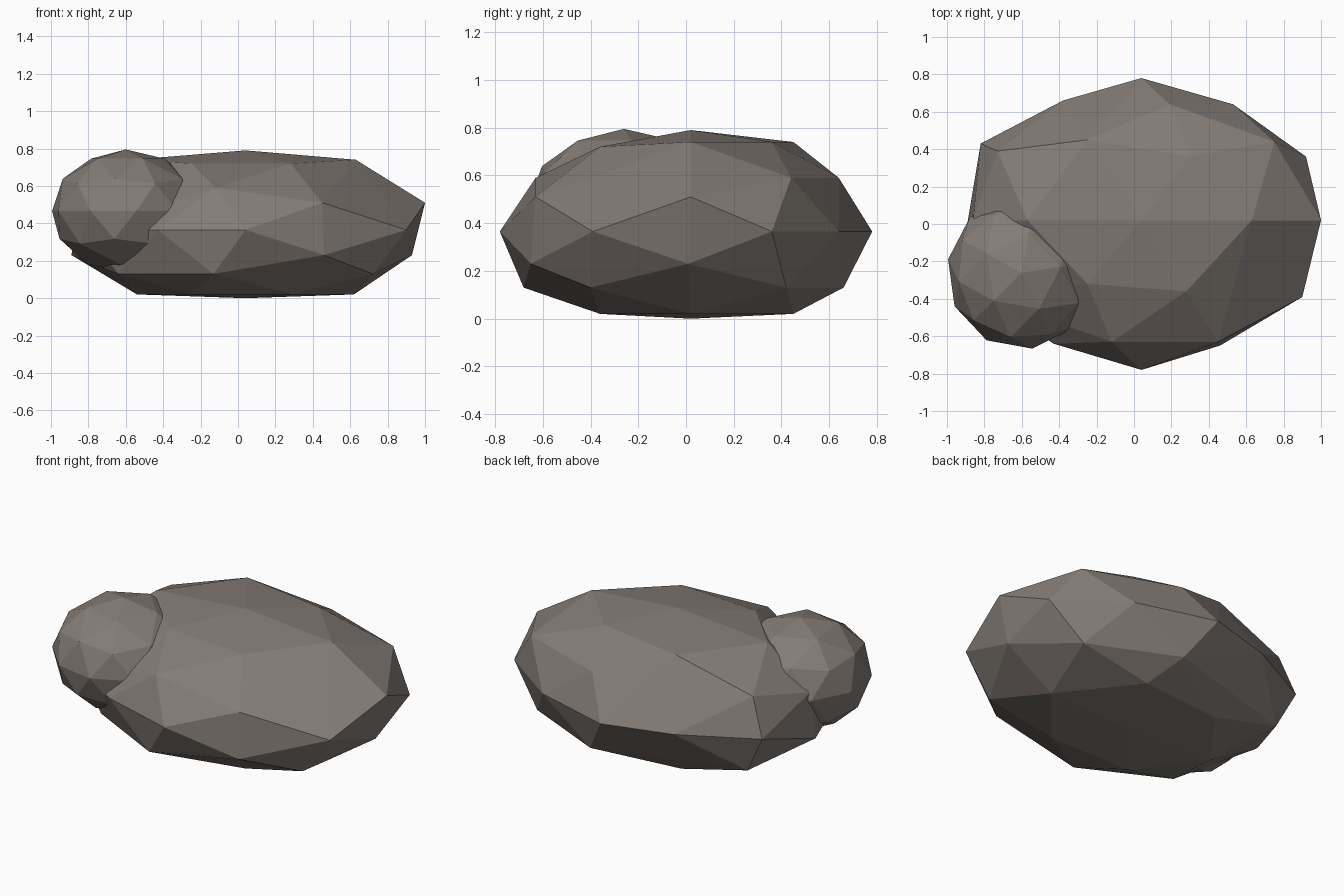
import bpy, bmesh, math
from mathutils import Matrix, Vector

cube = bpy.data.objects.get("Cube")
if cube:
    bpy.data.objects.remove(cube, do_unlink=True)

stone = bpy.data.materials.new("warm_grey_stone")
stone.use_nodes = True
colour = (0.23, 0.20, 0.18, 1)
stone.diffuse_color = colour
bsdf = stone.node_tree.nodes["Principled BSDF"]
bsdf.inputs["Base Color"].default_value = colour
bsdf.inputs["Roughness"].default_value = 0.9


def add_object(name, bm):
    """Turn a bmesh into a flat-shaded stone object."""
    bmesh.ops.recalc_face_normals(bm, faces=bm.faces)
    mesh = bpy.data.meshes.new(name)
    bm.to_mesh(mesh)
    bm.free()
    mesh.materials.append(stone)
    for polygon in mesh.polygons:
        polygon.use_smooth = False
    obj = bpy.data.objects.new(name, mesh)
    bpy.context.collection.objects.link(obj)
    return obj


def faceted_boulder(name, sections):
    """Wrap a faceted skin around a stack of horizontal outlines."""
    bm = bmesh.new()
    for height, outline in sections:
        for x, y in outline:
            bm.verts.new((x, y, height))
    result = bmesh.ops.convex_hull(bm, input=bm.verts)
    loose = {g for g in result["geom_interior"] + result["geom_unused"]
             if isinstance(g, bmesh.types.BMVert)}
    bmesh.ops.delete(bm, geom=list(loose), context="VERTS")
    return add_object(name, bm)


# Large slab-like boulder, outlines from crown to underside
faceted_boulder("large_boulder", [
    (0.79, [(0.04, 0.02)]),
    (0.74, [(0.63, 0.02), (0.3, 0.36), (-0.25, 0.45), (-0.57, 0.02)]),
    (0.72, [(0.28, -0.36), (-0.25, -0.32)]),
    (0.59, [(-0.12, -0.63), (0.75, 0.44), (0.19, 0.64), (-0.73, 0.39)]),
    (0.51, [(0.45, -0.63), (1, 0.02), (-0.86, 0.02)]),
    (0.365, [(0.04, -0.78), (0.9, -0.39), (0.92, 0.36), (0.53, 0.64),
             (0.04, 0.78), (-0.38, 0.66), (-0.82, 0.43), (-0.43, -0.64),
             (-0.82, -0.38)]),
    (0.23, [(0.46, -0.65), (0.93, 0.01), (-0.89, 0.01)]),
    (0.13, [(-0.13, -0.68), (0.72, 0.42), (0.19, 0.66), (-0.7, 0.4),
            (0.72, -0.4), (-0.64, -0.42)]),
    (0.02, [(0.62, 0.02), (0.28, 0.45), (-0.25, 0.4), (-0.54, 0.02),
            (-0.25, -0.36), (0.3, -0.36)]),
    (0, [(0.04, 0.02)]),
])

# Small rounded rock leaning into the boulder's front right corner
bm = bmesh.new()
bmesh.ops.create_icosphere(bm, subdivisions=2, radius=1)
placement = (Matrix.Translation(Vector((-0.6, -0.26, 0.465)))
             @ Matrix.Diagonal((0.4, 0.41, 0.33, 1))
             @ Matrix.Rotation(math.radians(8), 4, "Z"))
bmesh.ops.transform(bm, matrix=placement, verts=bm.verts)
add_object("small_rock", bm)
